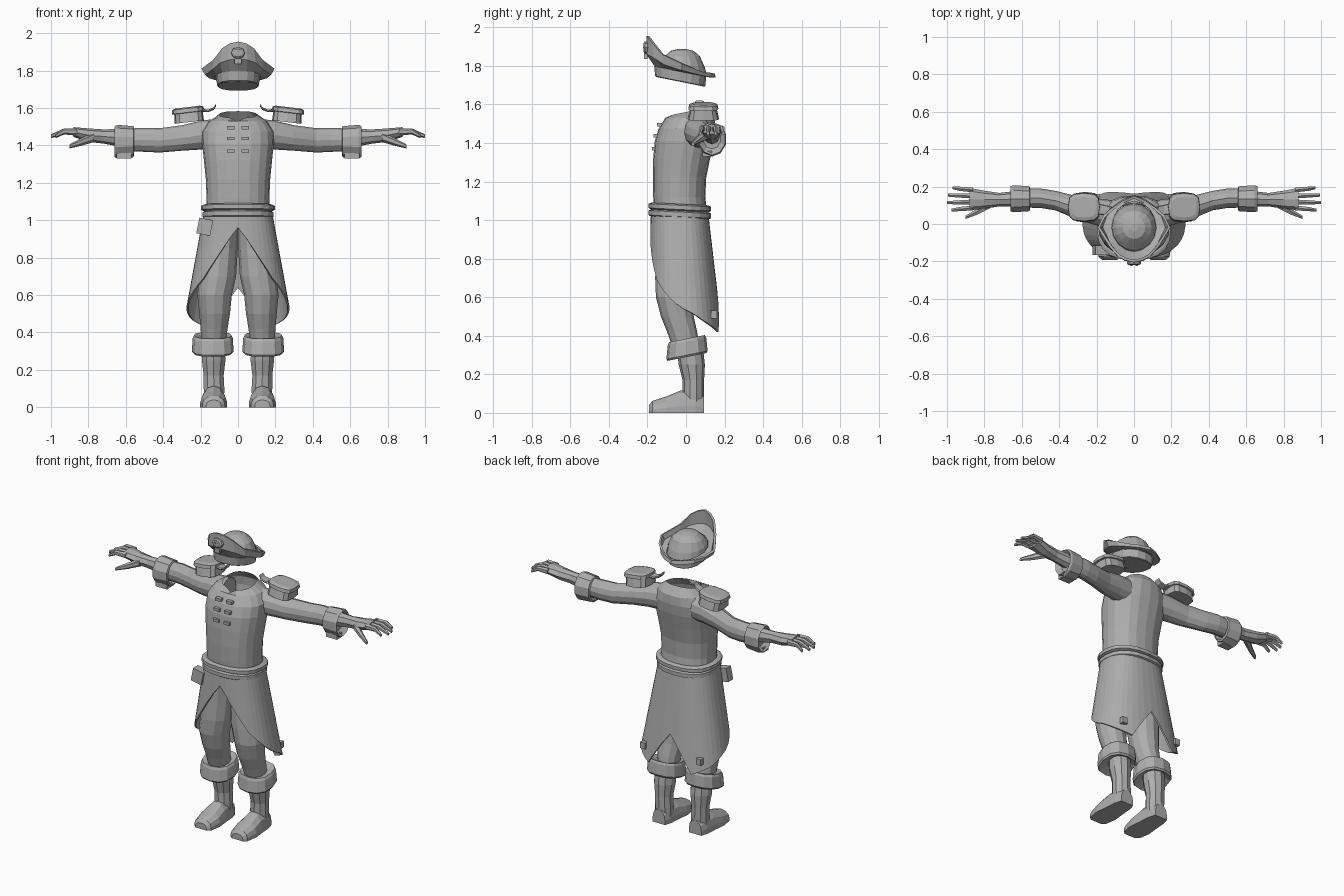
import bpy, bmesh, math
from mathutils import Vector

if "Cube" in bpy.data.objects:
    bpy.data.objects.remove(bpy.data.objects["Cube"])

grey = bpy.data.materials.new("plain_grey")
grey.diffuse_color = (0.42, 0.42, 0.42, 1)
grey.use_nodes = True
grey.node_tree.nodes["Principled BSDF"].inputs["Base Color"].default_value = grey.diffuse_color


def loft(name, rings, caps=(True, True), mirror=False, thick=0.0):
    """Skin a list of closed rings; a mirrored part is built on +x only."""
    bm = bmesh.new()
    rows = [[bm.verts.new(p) for p in r] for r in rings]
    n = len(rows[0])
    for a, b in zip(rows, rows[1:]):
        for i in range(n):
            j = (i + 1) % n
            bm.faces.new((a[i], a[j], b[j], b[i]))
    if caps[0]:
        bm.faces.new(rows[0])
    if caps[1]:
        bm.faces.new(rows[-1])
    bmesh.ops.recalc_face_normals(bm, faces=bm.faces)
    me = bpy.data.meshes.new(name)
    bm.to_mesh(me)
    bm.free()
    ob = bpy.data.objects.new(name, me)
    bpy.context.collection.objects.link(ob)
    me.materials.append(grey)
    if thick:
        m = ob.modifiers.new("thickness", 'SOLIDIFY')
        m.thickness = thick
        m.offset = -1
    if mirror:
        ob.modifiers.new("mirror", 'MIRROR')
    return ob


def oval(n, rx, ry, p=2.0):
    """Superellipse offsets, starting at the front (-y)."""
    out = []
    for i in range(n):
        a = 2 * math.pi * i / n
        s, c = math.sin(a), -math.cos(a)
        out.append((rx * math.copysign(abs(s) ** (2 / p), s),
                    ry * math.copysign(abs(c) ** (2 / p), c)))
    return out


def flat(z, cx, cy, rx, ry, n=10, p=2.0, tx=0.0, ty=0.0):
    """Ring lying in xy, tilted by the slopes tx, ty."""
    return [(cx + u, cy + v, z + tx * u + ty * v) for u, v in oval(n, rx, ry, p)]


def across(x, cy, cz, ry, rz, n=10, p=2.0):
    """Ring standing in yz, for parts running along x."""
    return [(x, cy + u, cz + v) for u, v in oval(n, ry, rz, p)]


def box(name, c, size, mirror=False, tilt=0.0, turn=0.0):
    x, y, z = (s / 2 for s in size)
    ring = lambda h: [(-x, -y, h), (x, -y, h), (x, y, h), (-x, y, h)]
    ob = loft(name, [ring(-z), ring(z)])
    rot = Vector((tilt, turn, 0))
    from mathutils import Euler
    ob.data.transform(Euler(rot).to_matrix().to_4x4())
    for v in ob.data.vertices:
        v.co += Vector(c)
    if mirror:
        ob.modifiers.new("mirror", 'MIRROR')
    return ob


# Coat body with open neckline
body = [(1.04, -.165, .11, .172), (1.12, -.17, .1, .168), (1.22, -.172, .105, .172),
        (1.32, -.17, .125, .182), (1.41, -.162, .145, .192), (1.475, -.142, .152, .19),
        (1.53, -.108, .148, .155)]
rings = [flat(z, 0, (a + b) / 2, w, (b - a) / 2, 20, 2.3) for z, a, b, w in body]
neck = flat(1.565, 0, .02, .1, .09, 20, 2.4, ty=.2)
neck[0] = (0, neck[0][1], neck[0][2] - .025)
loft("coat_body", rings + [neck], (True, False))

# Sleeves
arm = [(.1, .05, 1.46, .075, .085), (.2, .065, 1.455, .072, .077), (.3, .085, 1.44, .062, .068),
       (.42, .125, 1.427, .052, .065), (.5, .138, 1.43, .052, .064), (.6, .138, 1.43, .05, .06)]
loft("sleeve", [across(*a, n=12) for a in arm], mirror=True)
cuff = [(.6, .045, .05), (.555, .06, .07), (.56, .07, .083), (.645, .076, .09),
        (.66, .07, .082), (.63, .045, .05)]
loft("sleeve_cuff", [across(x, .135, 1.42, a, b) for x, a, b in cuff], mirror=True)
box("cuff_flap", (.61, .11, 1.345), (.08, .05, .03), True)

# Hands with four fingers and a thumb
hand = [(.62, .135, 1.44, .043, .048), (.72, .13, 1.448, .036, .038),
        (.8, .13, 1.455, .048, .036), (.88, .133, 1.472, .06, .026)]
loft("palm", [across(*h, n=8) for h in hand], mirror=True)
for i, tip in enumerate((.975, 1.0, .995, .97)):
    y, k = .086 + .032 * i, (i - 1.5) * .004
    loft("finger_%d" % (i + 1), [across(.86, y, 1.472, .015, .02, 6),
                                 across(.93, y + k, 1.475, .013, .016, 6),
                                 across(tip, y + 2 * k, 1.45, .009, .01, 6)], mirror=True)
loft("thumb", [across(.77, .11, 1.445, .03, .027, 6), across(.84, .065, 1.418, .018, .02, 6),
               across(.9, .036, 1.395, .01, .011, 6)], mirror=True)

# Shoulder boards with flared fringe and inner strap
ep = [(1.525, .26, .078, .082), (1.575, .265, .076, .07), (1.577, .268, .086, .078),
      (1.598, .268, .084, .074), (1.605, .268, .066, .055)]
loft("shoulder_board", [flat(z, cx, .09, rx, ry, 12, 3.2, tx=-.12) for z, cx, rx, ry in ep],
     mirror=True)
loft("shoulder_strap", [across(.22, .085, 1.59, .03, .008, 8, 4), across(.16, .075, 1.585, .028, .007, 8, 4),
                        across(.13, .07, 1.597, .025, .007, 8, 4), across(.118, .07, 1.615, .022, .007, 8, 4)],
     mirror=True)

# Coat buttons
for i, (z, y) in enumerate(((1.495, -.138), (1.437, -.155), (1.37, -.163))):
    box("coat_button_%d" % (i + 1), (.038, y, z), (.04, .025, .018), True)

# Two-roll belt
for name, z, w, h in (("belt_upper", 1.066, .197, .018), ("belt_lower", 1.03, .19, .02)):
    prof = [(-h, -.015), (-h * .6, 0), (h * .6, 0), (h, -.015)]
    loft(name, [flat(z + dz, 0, -.032, w + d, .162 + d, 20, 2.4, ty=-.05) for dz, d in prof])
box("belt_pouch", (-.178, -.14, .965), (.075, .05, .085), turn=.2)

# Coat skirt: open front, tails split at the back
HEM = [(0, .96), (22.5, .82), (45, .69), (67.5, .61), (90, .54), (120, .475), (153, .42), (180, .64)]
N, ROWS = 40, 6


def hem(deg):
    deg = min(deg, 360 - deg)
    for (a, u), (b, v) in zip(HEM, HEM[1:]):
        if deg <= b:
            return u + (v - u) * (deg - a) / (b - a)


skirt = []
for r in range(ROWS + 1):
    row = []
    for i in range(N):
        z = 1.04 + (hem(360 * i / N) - 1.04) * r / ROWS
        t = (1.04 - z) / .6
        lo, hi, w = -.182 - .022 * t, .115 + .07 * t, .183 + .11 * t
        u, v = oval(N, w, (hi - lo) / 2, 2.4)[i]
        row.append((u, (lo + hi) / 2 + v, z))
    skirt.append(row)
loft("coat_skirt", skirt, (False, False), thick=.01)
box("tail_button", (.2, .145, .51), (.035, .03, .04), True)

# Trousers
leg = [(1.0, .085, -.035, .085, .12), (.85, .094, -.04, .093, .115), (.7, .108, -.055, .098, .105),
       (.6, .125, -.062, .092, .094), (.5, .125, -.045, .082, .085), (.42, .128, -.02, .072, .078),
       (.34, .13, 0, .065, .07)]
loft("trouser_leg", [flat(*r, n=12) for r in leg], mirror=True)

# Boots: folded cuff, shaft, foot
fold = [(.375, .06, .06), (.385, .1, .093), (.37, .107, .1), (.3, .112, .107), (.29, .105, .1), (.31, .06, .06)]
loft("boot_cuff", [flat(z, .135, .005, a, b, 12, 2.4, ty=.2) for z, a, b in fold], mirror=True)
shaft = [(.34, .13, .02, .062, .068), (.25, .13, .03, .066, .068), (.17, .13, .038, .056, .056),
         (.1, .128, .038, .058, .056), (.03, .128, .04, .056, .05)]
loft("boot_shaft", [flat(*r, n=10) for r in shaft], mirror=True)
foot = [(-.192, .04, .04), (-.175, .06, .062), (-.1, .072, .086), (-.03, .064, .115),
        (.05, .058, .115), (.093, .045, .09)]
arch = lambda y, w, h: [(.13 + w, y, 0)] + [
    (.13 + w * math.cos(math.pi * i / 6), y, h * (.3 + .7 * math.sin(math.pi * i / 6)))
    for i in range(7)] + [(.13 - w, y, 0)]
loft("boot_foot", [arch(*f) for f in foot], mirror=True)

# Hat: head band, crown and a brim swept up to the front
band = [(1.718, .108, .125), (1.722, .112, .13), (1.772, .118, .135)]
loft("hat_band", [flat(z, 0, -.03, a, b, 16, 2.3, ty=-.2) for z, a, b in band])
crown = [(1.765, .122, .13), (1.81, .116, .118), (1.85, .095, .092), (1.878, .06, .06), (1.888, .02, .02)]
loft("hat_crown", [flat(z, 0, -.02, a, b, 16, ty=-.15 if a > .1 else 0) for z, a, b in crown])
half = [(0, -.205, 1.955), (.045, -.195, 1.945), (.085, -.175, 1.92), (.13, -.125, 1.86),
        (.195, -.02, 1.81), (.165, .045, 1.785), (.12, .085, 1.77), (.06, .125, 1.765), (0, .15, 1.76)]
rim = half + [(-x, y, z) for x, y, z in half[-2:0:-1]]
base = flat(1.768, 0, -.02, .118, .14, 16, ty=-.19)
mid = []
for a, b in zip(base, rim):
    m = (Vector(a) + Vector(b)) / 2
    mid.append((m.x * 1.13, m.y * 1.14, m.z - .012))
loft("hat_brim", [base, mid, rim], (False, False), thick=.014)

# Skull badge on the raised brim
disc = lambda y, r: [(r * math.sin(i * math.pi / 4), y, 1.895 + r * .85 * math.cos(i * math.pi / 4))
                     for i in range(8)]
loft("badge_skull", [disc(-.195, .038), disc(-.214, .036), disc(-.22, .026)])
box("badge_jaw", (0, -.208, 1.85), (.036, .018, .03))
box("badge_eye", (.015, -.221, 1.897), (.014, .005, .01), True)
